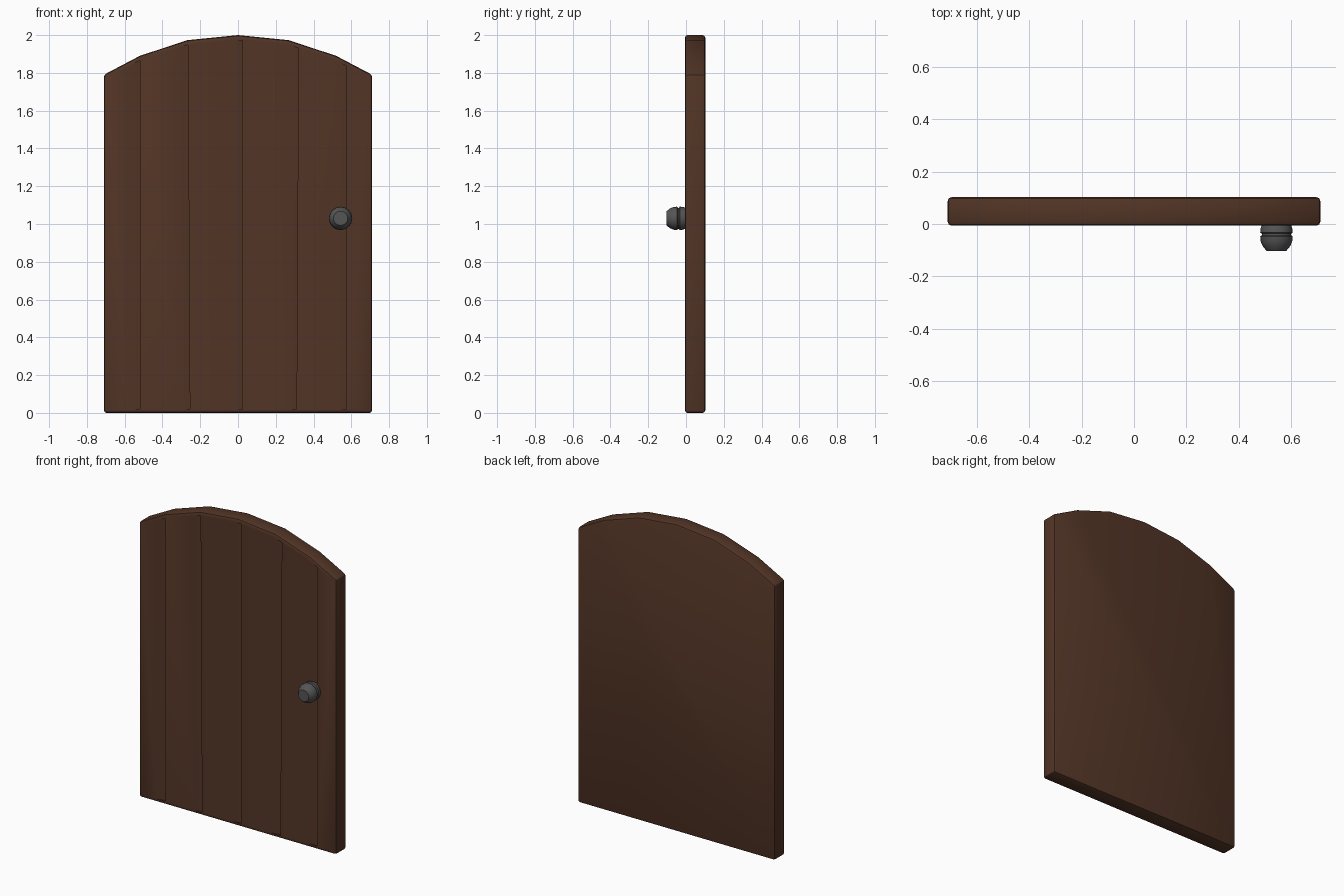
import bpy, bmesh, math
from mathutils import Matrix

if "Cube" in bpy.data.objects:
    bpy.data.objects.remove(bpy.data.objects["Cube"])

FRONT, BACK = -0.006, 0.102
ARCH = [(-0.71, 1.79), (-0.52, 1.89), (-0.27, 1.973), (0, 2.0),
        (0.27, 1.973), (0.52, 1.89), (0.71, 1.79)]


def material(name, color):
    m = bpy.data.materials.new(name)
    m.diffuse_color = (*color, 1)
    m.use_nodes = True
    m.node_tree.nodes["Principled BSDF"].inputs["Base Color"].default_value = m.diffuse_color
    return m


def mesh_object(name, bm, mat=None):
    bmesh.ops.recalc_face_normals(bm, faces=bm.faces)
    me = bpy.data.meshes.new(name)
    bm.to_mesh(me)
    bm.free()
    ob = bpy.data.objects.new(name, me)
    bpy.context.collection.objects.link(ob)
    if mat:
        me.materials.append(mat)
    return ob


def activate(ob):
    bpy.ops.object.select_all(action='DESELECT')
    ob.select_set(True)
    bpy.context.view_layer.objects.active = ob


def arch_z(x):
    for (xa, za), (xb, zb) in zip(ARCH, ARCH[1:]):
        if xa <= x <= xb:
            return za + (zb - za) * (x - xa) / (xb - xa)


wood = material("dark_wood", (0.085, 0.035, 0.019))
iron = material("dark_iron", (0.09, 0.09, 0.09))

# Door slab: arched outline extruded to the back, rounded edges
bm = bmesh.new()
outline = [(-0.71, 0)] + ARCH + [(0.71, 0)]
face = bm.faces.new([bm.verts.new((x, FRONT, z)) for x, z in outline])
ext = bmesh.ops.extrude_face_region(bm, geom=[face])
moved = [v for v in ext["geom"] if isinstance(v, bmesh.types.BMVert)]
bmesh.ops.translate(bm, verts=moved, vec=(0, BACK - FRONT, 0))
if face.is_valid and len([f for f in bm.faces if len(f.verts) == len(outline)]) < 2:
    bm.faces.new([v for v in bm.verts if v not in moved])
door = mesh_object("door_slab", bm, wood)
bev = door.modifiers.new("rounded_edges", 'BEVEL')
bev.width, bev.segments = 0.014, 2
bev.limit_method, bev.angle_limit = 'ANGLE', math.radians(35)

# Plank joints: wedge cuts, sloping in from the left to a step at the right
bm = bmesh.new()
DEPTH = 0.012
for bl, br, tl, tr in [(-0.585, -0.52, -0.585, -0.52), (-0.31, -0.255, -0.33, -0.265),
                       (-0.04, 0.025, -0.04, 0.025), (0.24, 0.31, 0.25, 0.32),
                       (0.51, 0.575, 0.51, 0.575)]:
    def ring(xl, xr, zl, zr):
        return [bm.verts.new(p) for p in ((xl, FRONT, zl), (xr, FRONT + DEPTH, zr),
                                          (xr, FRONT - 0.03, zr), (xl, FRONT - 0.03, zl))]
    low = ring(bl, br, 0.02, 0.02)
    top = ring(tl, tr, arch_z(tl) - 0.025, arch_z(tr) - 0.025)
    bm.faces.new(low)
    bm.faces.new(top)
    for i in range(4):
        j = (i + 1) % 4
        bm.faces.new((low[i], low[j], top[j], top[i]))
cutter = mesh_object("plank_joint_cutter", bm)
cut = door.modifiers.new("plank_joints", 'BOOLEAN')
cut.operation, cut.solver, cut.object = 'DIFFERENCE', 'EXACT', cutter
activate(door)
for name in ("rounded_edges", "plank_joints"):
    bpy.ops.object.modifier_apply(modifier=name)
bpy.data.objects.remove(cutter)
bpy.ops.object.shade_smooth_by_angle(angle=math.radians(30))

# Knob: lathed profile (radius, y) with a groove round the middle
bm = bmesh.new()
profile = [(0, 0.005), (0.052, 0.005), (0.06, -0.015), (0.062, -0.033), (0.056, -0.037),
           (0.056, -0.043), (0.062, -0.047), (0.06, -0.067), (0.052, -0.085),
           (0.038, -0.102), (0, -0.102)]
pts = [bm.verts.new((r, y, 0)) for r, y in profile]
edges = [bm.edges.new(p) for p in zip(pts, pts[1:])]
bmesh.ops.spin(bm, geom=pts + edges, cent=(0, 0, 0), axis=(0, 1, 0),
               angle=2 * math.pi, steps=16)
bmesh.ops.remove_doubles(bm, verts=bm.verts, dist=0.0001)
bmesh.ops.transform(bm, verts=bm.verts, matrix=Matrix.Translation((0.543, 0, 1.03)))
knob = mesh_object("door_knob", bm, iron)
activate(knob)
bpy.ops.object.shade_smooth_by_angle(angle=math.radians(35))
